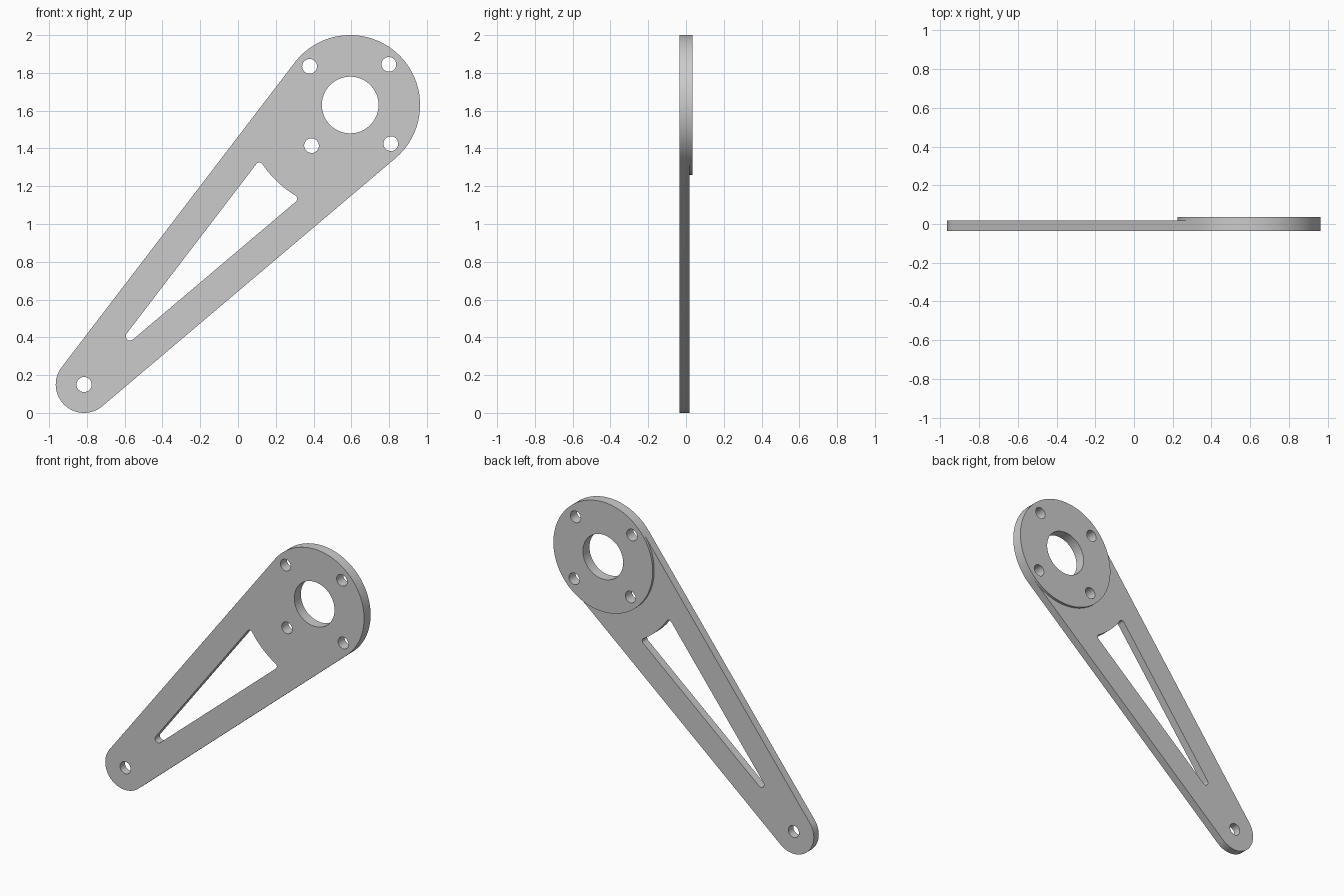
import bpy, bmesh
from math import sin, cos, tan, asin, atan2, pi, hypot, sqrt

if "Cube" in bpy.data.objects:
    bpy.data.objects.remove(bpy.data.objects["Cube"])

# main dimensions: small end, large end, layer depths
SX, SZ, BX, BZ = -0.815, 0.15, 0.594, 1.63
R_SMALL, R_BIG = 0.15, 0.37
Y_FRONT, Y_PLATE, Y_BOSS = -0.035, 0.018, 0.035
L = hypot(BX - SX, BZ - SZ)
AXIS = atan2(BZ - SZ, BX - SX)
A = asin((R_BIG - R_SMALL) / L)          # taper of each side

bm = bmesh.new()


def place(p, y):
    """Arm-aligned (along, across) to world."""
    u, v = p
    return (SX + u * cos(AXIS) - v * sin(AXIS), y, SZ + u * sin(AXIS) + v * cos(AXIS))


def arc(cu, cv, r, a0, a1, n):
    return [(cu + r * cos(a0 + (a1 - a0) * i / n), cv + r * sin(a0 + (a1 - a0) * i / n))
            for i in range(n + 1)]


def circle(cu, cv, r, n):
    return arc(cu, cv, r, 0, 2 * pi, n)[:-1]


def cap(loops, y):
    edges = []
    for loop in loops:
        vs = [bm.verts.new(place(p, y)) for p in loop]
        edges += [bm.edges.new((vs[i - 1], vs[i])) for i in range(len(vs))]
    bmesh.ops.triangle_fill(bm, edges=edges, use_beauty=True)


def wall(loop, y0, y1, closed=True):
    lo = [bm.verts.new(place(p, y0)) for p in loop]
    hi = [bm.verts.new(place(p, y1)) for p in loop]
    for i in range(0 if closed else 1, len(loop)):
        bm.faces.new((lo[i - 1], lo[i], hi[i], hi[i - 1]))


# outline arcs
small_arc = arc(0, 0, R_SMALL, pi / 2 + A, 1.5 * pi - A, 40)
outer_arc = arc(L, 0, R_BIG, -pi / 2 - A, pi / 2 + A, 72)
inner_arc = arc(L, 0, R_BIG, pi / 2 + A, 1.5 * pi - A, 60)
outline = small_arc + outer_arc
disc = outer_arc + inner_arc[1:-1]

# rounded triangular slot, its wide end concentric with the large disc
APEX, TIP_R, F, SLOT_R = 0.14, 0.023, 0.02, 0.56
ua = APEX + F / sin(A)
k = tan(A)
# corner fillet centre: on the offset side line, at SLOT_R + F from the disc centre
qa, qb, qc = 1 + k * k, -2 * (L + k * k * ua), L * L + (k * ua) ** 2 - (SLOT_R + F) ** 2
uc = (-qb - sqrt(qb * qb - 4 * qa * qc)) / (2 * qa)
vc = (uc - ua) * k
phi = atan2(vc, L - uc)
slot = (arc(APEX + TIP_R / sin(A), 0, TIP_R, pi / 2 + A, 1.5 * pi - A, 12)
        + arc(uc, -vc, F, -pi / 2 - A, phi, 10)
        + arc(L, 0, SLOT_R, pi + phi, pi - phi, 20)[1:-1]
        + arc(uc, vc, F, -phi, pi / 2 + A, 10))

# holes
pivot_hole = circle(0, 0, 0.04, 32)
hub_holes = [circle(L, 0, 0.15, 64)]
hub_holes += [circle(L + 0.297 * cos(i * pi / 2), 0.297 * sin(i * pi / 2), 0.039, 32)
              for i in range(4)]

# flat faces: front, back of the plate, back of the raised disc
cap([outline, slot, pivot_hole] + hub_holes, Y_FRONT)
cap([small_arc + inner_arc[::-1], slot, pivot_hole], Y_PLATE)
cap([disc] + hub_holes, Y_BOSS)

# side walls
for loop in (outline, slot, pivot_hole):
    wall(loop, Y_FRONT, Y_PLATE)
wall(disc, Y_PLATE, Y_BOSS)
for loop in hub_holes:
    wall(loop, Y_FRONT, Y_BOSS)

bmesh.ops.remove_doubles(bm, verts=bm.verts, dist=1e-4)
bmesh.ops.recalc_face_normals(bm, faces=bm.faces)

mesh = bpy.data.meshes.new("lever_arm")
bm.to_mesh(mesh)
bm.free()
arm = bpy.data.objects.new("lever_arm", mesh)
bpy.context.collection.objects.link(arm)
bpy.context.view_layer.objects.active = arm
arm.select_set(True)
bpy.ops.object.shade_smooth_by_angle(angle=pi / 6)
